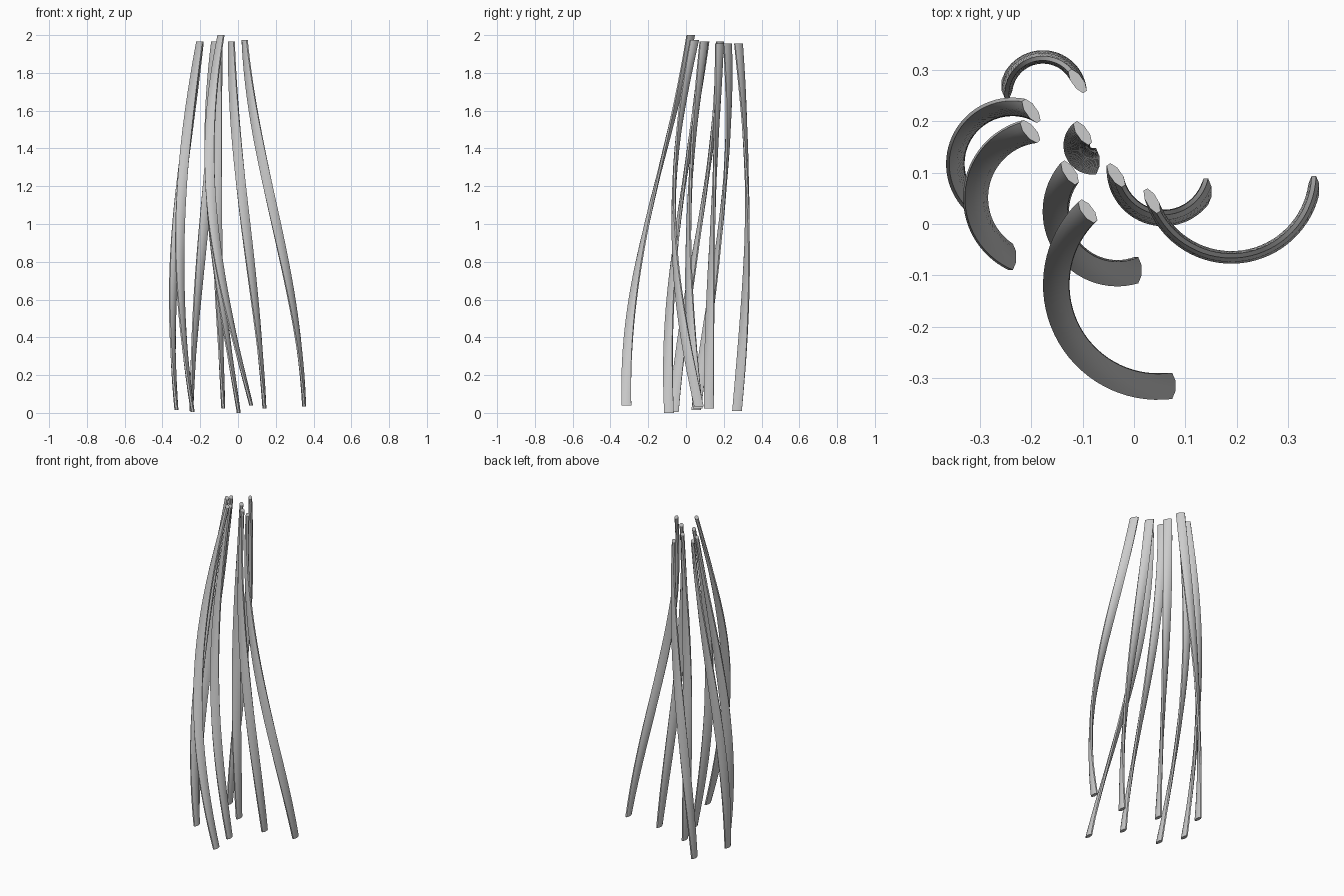
import bpy, bmesh
from math import sin, cos, radians, pi
from mathutils import Vector, Matrix

if "Cube" in bpy.data.objects:
    bpy.data.objects.remove(bpy.data.objects["Cube"])

SEGMENTS = 32
SIDES = 8
HALF_THICK, HALF_WIDE = 0.0105, 0.0255

# top (x, y, z), bottom (x, y, z), twist in degrees
STRANDS = [
    ((-0.090, 0.025, 2.000), (0.070, -0.315, 0.040), 143),
    ((-0.125, 0.100, 1.965), (0.004, -0.090, 0.000), 147),
    ((-0.202, 0.180, 1.965), (-0.240, -0.064, 0.005), 140),
    ((-0.200, 0.220, 1.955), (-0.326, 0.054, 0.015), 145),
    ((-0.110, 0.278, 1.955), (-0.247, 0.270, 0.010), 145),
    ((-0.100, 0.177, 1.955), (-0.078, 0.122, 0.022), 145),
    ((-0.035, 0.095, 1.965), (0.140, 0.063, 0.022), 145),
    ((0.035, 0.045, 1.975), (0.350, 0.068, 0.035), 150),
]


def make_strand(name, top, bottom, degrees):
    """Flat oval strip that follows a helix and twists along with it."""
    sweep = radians(degrees)
    a, b = Vector(top[:2]), Vector(bottom[:2])
    chord = b - a
    radius = chord.length / (2 * sin(sweep / 2))
    normal = Vector((-chord.y, chord.x)).normalized()
    centre = (a + b) / 2 + normal * radius * cos(sweep / 2)

    bm = bmesh.new()
    rings = []
    for i in range(SEGMENTS + 1):
        t = i / SEGMENTS                      # 0 at the foot, 1 at the tip
        turn = Matrix.Rotation(-sweep * t, 2)
        z = bottom[2] + (top[2] - bottom[2]) * t
        ring = []
        for k in range(SIDES):
            ang = 2 * pi * (k + 0.5) / SIDES
            s = 1 / cos(pi / SIDES)           # flats reach the full size
            section = Vector((HALF_THICK * s * cos(ang), HALF_WIDE * s * sin(ang)))
            p = centre + turn @ (b - centre + section)
            ring.append(bm.verts.new((p.x, p.y, z)))
        rings.append(ring)
    for lo, hi in zip(rings, rings[1:]):
        for k in range(SIDES):
            n = (k + 1) % SIDES
            bm.faces.new((lo[k], lo[n], hi[n], hi[k]))
    bm.faces.new(rings[0][::-1])
    bm.faces.new(rings[-1])
    bmesh.ops.recalc_face_normals(bm, faces=bm.faces)

    mesh = bpy.data.meshes.new(name)
    bm.to_mesh(mesh)
    bm.free()
    obj = bpy.data.objects.new(name, mesh)
    bpy.context.collection.objects.link(obj)
    bpy.ops.object.select_all(action='DESELECT')
    obj.select_set(True)
    bpy.context.view_layer.objects.active = obj
    bpy.ops.object.shade_smooth_by_angle(angle=radians(35))


# Bundle of twisted strands
for i, (top, bottom, degrees) in enumerate(STRANDS, 1):
    make_strand(f"twisted_strand_{i}", top, bottom, degrees)
